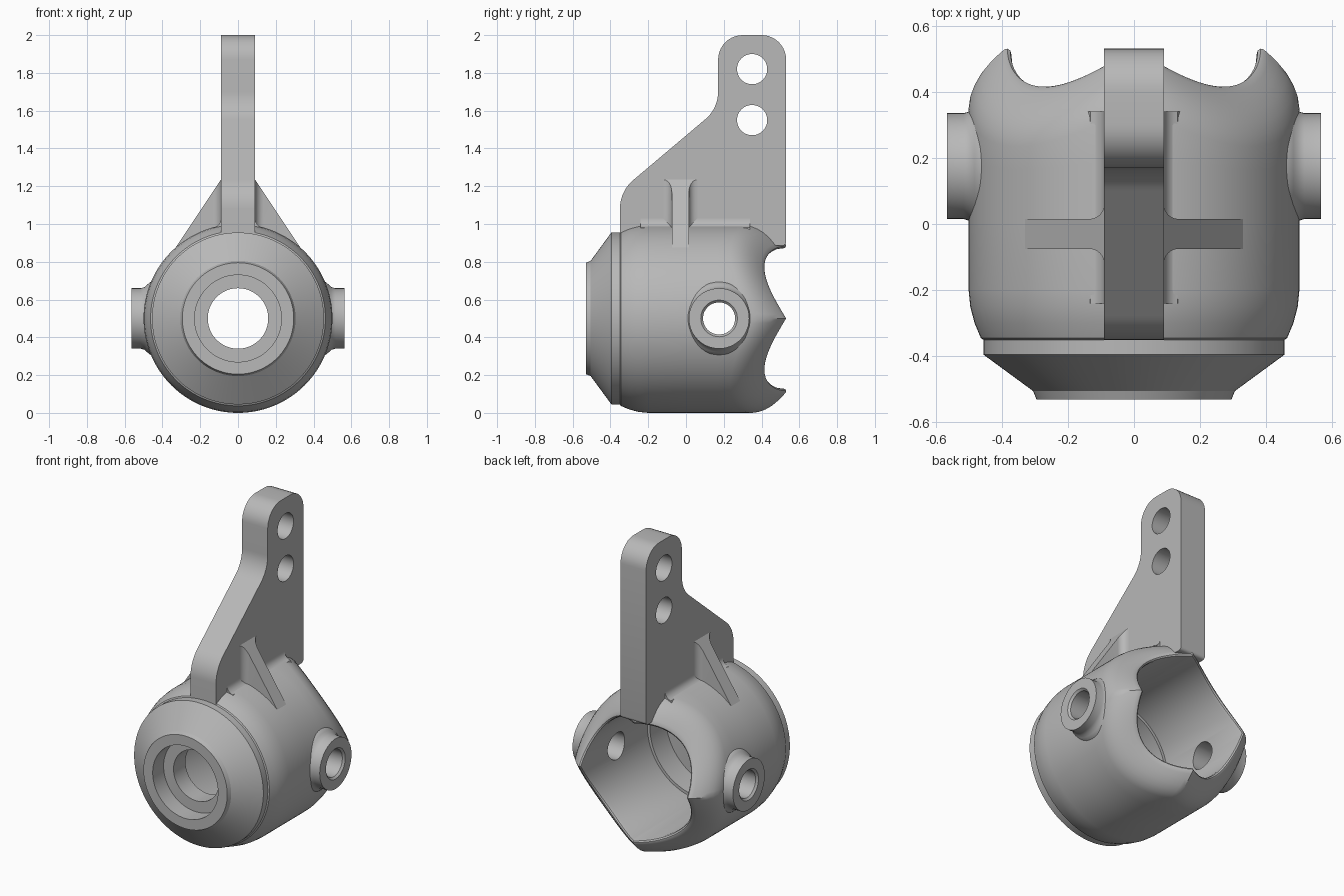
import bpy, bmesh, math
from math import sin, cos, pi, radians
from mathutils import Vector

if "Cube" in bpy.data.objects:
    bpy.data.objects.remove(bpy.data.objects["Cube"])

GREY = (0.48, 0.48, 0.48, 1)
metal = bpy.data.materials.new("plain_grey")
metal.use_nodes = True
metal.diffuse_color = GREY
metal.node_tree.nodes["Principled BSDF"].inputs["Base Color"].default_value = GREY


def finish(name, bm):
    bmesh.ops.recalc_face_normals(bm, faces=bm.faces)
    mesh = bpy.data.meshes.new(name)
    bm.to_mesh(mesh)
    bm.free()
    mesh.materials.append(metal)
    ob = bpy.data.objects.new(name, mesh)
    bpy.context.collection.objects.link(ob)
    return ob


def activate(ob):
    bpy.ops.object.select_all(action="DESELECT")
    ob.select_set(True)
    bpy.context.view_layer.objects.active = ob


def smooth(ob):
    activate(ob)
    bpy.ops.object.shade_smooth_by_angle(angle=radians(30))


def ring_solid(name, profile, place, seg=96):
    """Sweep a closed profile round an axis; place(point, angle) gives the position."""
    bm = bmesh.new()
    rings = [[bm.verts.new(place(p, 2 * pi * i / seg)) for p in profile] for i in range(seg)]
    n = len(profile)
    for i in range(seg):
        a, b = rings[i], rings[(i + 1) % seg]
        for j in range(n):
            k = (j + 1) % n
            bm.faces.new((a[j], a[k], b[k], b[j]))
    return finish(name, bm)


def prism_mesh(points, place, low, high):
    """Extrude a flat outline between two depths."""
    bm = bmesh.new()
    a = [bm.verts.new(place(u, v, low)) for u, v in points]
    b = [bm.verts.new(place(u, v, high)) for u, v in points]
    bm.faces.new(a)
    bm.faces.new(b)
    for i in range(len(a)):
        k = (i + 1) % len(a)
        bm.faces.new((a[i], a[k], b[k], b[i]))
    return bm


def arc(u, v, r, start, end, steps=10):
    angles = [radians(start + (end - start) * i / steps) for i in range(steps + 1)]
    return [(u + r * cos(t), v + r * sin(t)) for t in angles]


def drill(ob, y, z, r):
    """Cut a hole along x right through an object."""
    circle = arc(y, z, r, 0, 352.5, 47)
    cutter = finish("drill", prism_mesh(circle, lambda u, v, d: (d, u, v), -1, 1))
    cutter.hide_render = True
    mod = ob.modifiers.new("hole", "BOOLEAN")
    mod.operation = "DIFFERENCE"
    mod.solver = "EXACT"
    mod.object = cutter
    activate(ob)
    bpy.ops.object.modifier_apply(modifier=mod.name)
    bpy.data.objects.remove(cutter)


# Cup body: (y, radius, how much the scalloped rim shifts the point)
body_profile = [
    (-.53, .23, 0), (-.53, .295, 0), (-.505, .305, 0), (-.395, .455, 0), (-.35, .455, 0),
    (-.345, .463, 0), (-.3, .482, 0), (-.25, .495, 0), (-.2, .5, 0), (0, .5, 0), (.2, .5, .3),
    (.35, .5, 1), (.385, .495, 1), (.42, .482, 1), (.455, .462, 1), (.49, .433, 1),
    (.515, .407, 1), (.528, .392, 1), (.53, .383, 1), (.525, .374, 1), (.51, .37, 1),
    (-.14, .37, 0), (-.14, .352, 0), (-.3, .352, 0), (-.3, .16, 0), (-.42, .16, 0), (-.42, .23, 0),
]


def place_body(p, t):
    y, r, w = p
    return (r * cos(t), y - w * .115 * abs(sin(2 * t)), .5 + r * sin(t))


body = ring_solid("cup_body", body_profile, place_body, 128)
drill(body, .175, .5, .085)
smooth(body)

# Side bosses with flared bases
boss_profile = [(.44, .2), (.465, .192), (.482, .178), (.495, .166), (.515, .16), (.565, .16),
                (.565, .097), (.553, .085), (.42, .085)]
for side, s in (("left", 1), ("right", -1)):
    boss = ring_solid(side + "_boss", boss_profile,
                      lambda p, t: (s * p[0], .175 + p[1] * cos(t), .5 + p[1] * sin(t)), 48)
    smooth(boss)

# Upright arm plate with two holes
outline = ([(-.35, .885)] + arc(-.15, 1.08, .2, 180, 129) + arc(-.02, 1.7, .19, -51, 0)
           + arc(.3, 1.87, .13, 180, 90) + arc(.4, 1.87, .13, 90, 0)
           + arc(.51, .905, .02, 0, -90, 4))
arm = finish("upright_arm", prism_mesh(outline, lambda u, v, d: (d, u, v), -.09, .09))
for z in (1.82, 1.55):
    drill(arm, .35, z, .08)
smooth(arm)

# Sloping ribs, and the fillets where arm meets body
for side, s in (("left", 1), ("right", -1)):
    flare = arc(.135, .09, .045, 180, 270, 6)
    half = flare + [(.34, .045)]
    plan = [(.08, .09)] + half + [(u, -v) for u, v in reversed(half)] + [(.08, -.09)]
    bm = prism_mesh(plan, lambda u, v, d: (s * u, v - .03, d), .872, 1.35)
    bmesh.ops.bisect_plane(bm, geom=bm.verts[:] + bm.edges[:] + bm.faces[:],
                           plane_co=Vector((s * .09, 0, 1.235)),
                           plane_no=Vector((s * .36, 0, .24)), clear_outer=True)
    bmesh.ops.holes_fill(bm, edges=[e for e in bm.edges if e.is_boundary])
    smooth(finish(side + "_rib", bm))

    corner = [(.08, .95), (.08, 1.03)] + arc(.14, 1.03, .05, 180, 260, 6) + [(.15, .95)]
    fillet = finish(side + "_fillet",
                    prism_mesh(corner, lambda u, v, d: (s * u, d, v), -.24, .34))
    smooth(fillet)
